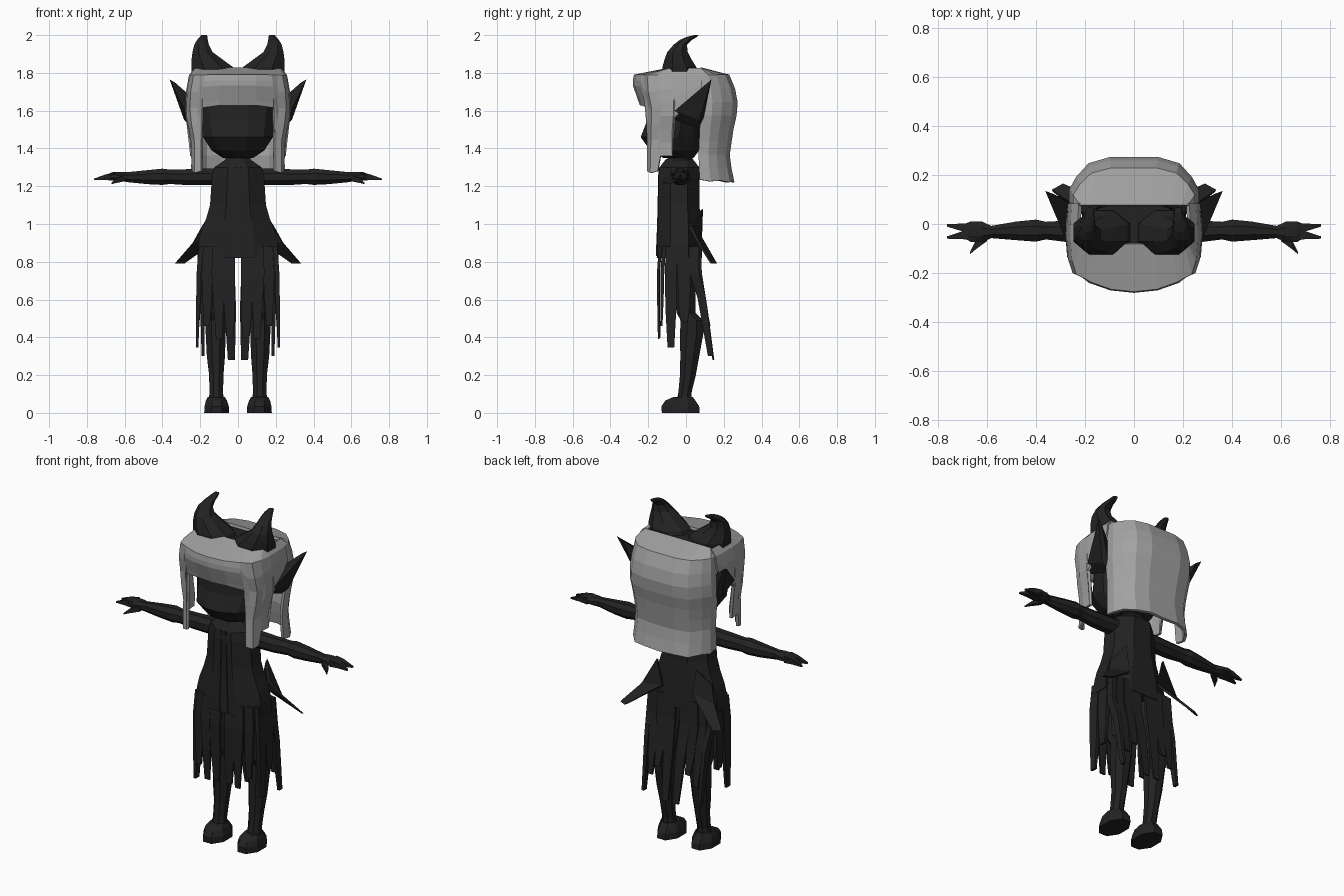
import bpy, math


def make_mat(name, v):
    m = bpy.data.materials.new(name)
    m.diffuse_color = (v, v, v, 1)
    return m


DARK = make_mat("charcoal", 0.016)
GREY = make_mat("silver grey", 0.36)


def build(name, verts, faces, mat, mirror=True, merge=False):
    me = bpy.data.meshes.new(name)
    me.from_pydata(verts, [], faces)
    me.materials.append(mat)
    ob = bpy.data.objects.new(name, me)
    bpy.context.collection.objects.link(ob)
    if mirror:
        mod = ob.modifiers.new("mirror", "MIRROR")
        mod.use_mirror_merge = merge
        mod.merge_threshold = 0.0005
    return ob


def loft(name, rings, n=8, axis="z", mat=DARK, mirror=True):
    """Rings are (position on axis, centre a, centre b, half size a, half size b)."""
    verts, faces = [], []
    k = 1 / math.cos(math.pi / n)
    for p, a, b, ra, rb in rings:
        for i in range(n):
            t = 2 * math.pi * (i + 0.5) / n
            u, w = a + ra * k * math.cos(t), b + rb * k * math.sin(t)
            verts.append((u, w, p) if axis == "z" else (p, u, w))
    for r in range(len(rings) - 1):
        for i in range(n):
            j = (i + 1) % n
            faces.append((r * n + i, r * n + j, r * n + n + j, r * n + n + i))
    last = (len(rings) - 1) * n
    faces.append(tuple(reversed(range(n))))
    faces.append(tuple(range(last, last + n)))
    if rings[0][0] > rings[-1][0] or axis == "x":
        if not (rings[0][0] > rings[-1][0] and axis == "x"):
            if axis == "z":
                faces = [f[::-1] for f in faces]
    return build(name, verts, faces, mat, mirror)


def curve_at(table, z):
    """Linear lookup in a table of (z, value), z falling."""
    if z >= table[0][0]:
        return table[0][1]
    for (z0, v0), (z1, v1) in zip(table, table[1:]):
        if z >= z1:
            return v0 + (v1 - v0) * (z0 - z) / (z0 - z1)
    return table[-1][1]


def hair(name, cols, sx, sy, cap_y, edge_z, rows=6):
    """Sheet of hair: columns (x, y, bottom z) from the centre outwards."""
    verts, faces = [], []
    for x, y, bottom in cols:
        verts.append((x * 0.82, min(max(y, cap_y[0]), cap_y[1]), 1.822))
        for r in range(rows + 1):
            z = edge_z + (bottom - edge_z) * r / rows
            verts.append((x * curve_at(sx, z), y * curve_at(sy, z), z))
    h = rows + 2
    for c in range(len(cols) - 1):
        for r in range(h - 1):
            faces.append((c * h + r, c * h + r + 1, c * h + h + r + 1, c * h + h + r))
    ob = build(name, verts, faces, GREY, merge=True)
    sol = ob.modifiers.new("thickness", "SOLIDIFY")
    sol.thickness, sol.offset = 0.016, 0


# Head and neck
loft("head", [(1.35, 0, -0.04, 0.08, 0.08), (1.39, 0, -0.06, 0.14, 0.13),
              (1.46, 0, -0.08, 0.185, 0.16), (1.55, 0, -0.06, 0.2, 0.145),
              (1.66, 0, -0.05, 0.21, 0.145), (1.75, 0, -0.04, 0.215, 0.14),
              (1.81, 0, -0.01, 0.2, 0.1)], 12, mirror=False)
loft("neck", [(1.28, 0, -0.035, 0.08, 0.08), (1.38, 0, -0.03, 0.06, 0.06)], 8, mirror=False)

# Hair: fringe with side locks, and the long back curtain
hair("front_hair",
     [(0, -0.275, 1.63), (0.1, -0.265, 1.63), (0.19, -0.235, 1.615), (0.213, -0.222, 1.28),
      (0.25, -0.205, 1.27), (0.262, -0.165, 1.28), (0.267, -0.15, 1.36),
      (0.272, -0.08, 1.36), (0.273, -0.07, 1.56), (0.272, 0.0, 1.62), (0.268, 0.085, 1.7)],
     [(1.79, 0.92), (1.7, 0.98), (1.58, 1), (1.45, 0.9), (1.27, 0.9)],
     [(1.79, 0.98), (1.74, 1), (1.63, 0.86), (1.27, 0.9)], (-0.08, 0.085), 1.785)
hair("back_hair",
     [(0, 0.27, 1.22), (0.1, 0.27, 1.225), (0.185, 0.245, 1.22), (0.235, 0.19, 1.23),
      (0.262, 0.14, 1.225), (0.262, 0.08, 1.235)],
     [(1.79, 0.92), (1.6, 1), (1.4, 0.9), (1.22, 0.93)],
     [(1.79, 0.82), (1.72, 0.93), (1.62, 1), (1.5, 0.9), (1.35, 0.82), (1.22, 0.92)],
     (0.0, 0.075), 1.785, 8)

# Curved horns rising from a shared base
loft("horn", [(1.78, 0.122, -0.035, 0.122, 0.09), (1.83, 0.136, -0.035, 0.11, 0.09),
              (1.87, 0.163, -0.042, 0.083, 0.072), (1.91, 0.188, -0.045, 0.053, 0.054),
              (1.95, 0.193, -0.03, 0.038, 0.035), (1.975, 0.188, 0.0, 0.028, 0.032),
              (1.99, 0.182, 0.03, 0.021, 0.028), (2.0, 0.18, 0.055, 0.015, 0.012)], 8)

# Pointed ears
build("ear", [(0.235, -0.08, 1.56), (0.235, 0.08, 1.5), (0.255, 0.085, 1.68), (0.28, -0.06, 1.6),
              (0.285, 0.07, 1.55), (0.362, 0.135, 1.765), (0.335, 0.125, 1.75)],
      [(0, 1, 4, 3), (3, 4, 5), (0, 3, 5, 6), (1, 2, 6), (1, 6, 5, 4), (0, 6, 2), (0, 2, 1)], DARK)

# Coat body with flared hem
loft("coat", [(0.82, 0, -0.035, 0.215, 0.12), (0.9, 0, -0.035, 0.21, 0.117),
              (0.96, 0, -0.035, 0.195, 0.115), (1.03, 0, -0.035, 0.168, 0.112),
              (1.1, 0, -0.037, 0.148, 0.108), (1.25, 0, -0.037, 0.138, 0.108),
              (1.3, 0, -0.035, 0.125, 0.105), (1.345, 0, -0.035, 0.06, 0.07)], 8, mirror=False)
loft("coat_placket", [(0.83, 0.028, -0.155, 0.016, 0.005), (1.0, 0.022, -0.148, 0.012, 0.005),
                      (1.3, 0.014, -0.142, 0.007, 0.004)], 4)

# Swept coat tails
build("coat_tail", [(0.13, 0.09, 1.08), (0.19, 0.03, 0.99), (0.335, 0.14, 0.79), (0.29, 0.165, 0.79),
                    (0.1, 0.085, 0.93), (0.13, 0.075, 1.07), (0.185, 0.015, 0.98), (0.33, 0.13, 0.79),
                    (0.285, 0.15, 0.79), (0.1, 0.07, 0.92), (0.24, 0.075, 0.9), (0.235, 0.06, 0.9)],
      [(0, 1, 10, 4), (4, 10, 2, 3), (9, 11, 6, 5), (8, 7, 11, 9), (0, 5, 6, 1), (1, 6, 11, 10),
       (10, 11, 7, 2), (2, 7, 8, 3), (3, 8, 9, 4), (4, 9, 5, 0)], DARK)

# Tattered skirt strips: top (x, y, half x, half y), end (x, y), end height
STRIPS = [
    ("front", (0.048, -0.145, 0.033, 0.007), (0.042, -0.14), 0.40),
    ("front", (0.108, -0.147, 0.03, 0.007), (0.1, -0.145), 0.39),
    ("front", (0.162, -0.125, 0.028, 0.01), (0.165, -0.13), 0.46),
    ("side", (0.203, -0.08, 0.012, 0.032), (0.217, -0.08), 0.345),
    ("side", (0.2, -0.01, 0.012, 0.035), (0.21, -0.01), 0.48),
    ("side", (0.195, 0.045, 0.014, 0.025), (0.185, 0.13), 0.30),
    ("back", (0.05, 0.075, 0.034, 0.009), (0.035, 0.145), 0.28),
    ("back", (0.105, 0.075, 0.03, 0.009), (0.1, 0.125), 0.46),
    ("back", (0.155, 0.065, 0.028, 0.01), (0.15, 0.12), 0.40),
]
for i, (side, (x, y, hx, hy), (ex, ey), ez) in enumerate(STRIPS):
    mid = 0.55 + 0.03 * (i % 3)
    mx, my = x * 0.4 + ex * 0.6, y * 0.55 + ey * 0.45
    loft(f"skirt_strip_{side}_{i}",
         [(ez, ex, ey, hx * 0.55, hy * 0.55), (mid, mx, my, hx * 0.9, hy * 0.9),
          (0.74, x * 1.02, y, hx, hy), (0.88, x * 0.97, y * 0.93, hx, hy)], 4)

# Legs and shoes
loft("leg", [(0.06, 0.115, -0.01, 0.04, 0.04), (0.11, 0.115, -0.005, 0.036, 0.035),
             (0.2, 0.115, 0.01, 0.038, 0.042), (0.3, 0.117, 0.02, 0.048, 0.05),
             (0.42, 0.118, 0.03, 0.053, 0.062), (0.49, 0.117, 0.032, 0.055, 0.06),
             (0.53, 0.115, 0.0, 0.055, 0.05), (0.7, 0.105, -0.01, 0.07, 0.06),
             (0.87, 0.098, -0.02, 0.08, 0.075)], 8)
loft("shoe", [(0, 0.113, -0.028, 0.066, 0.1), (0.035, 0.113, -0.03, 0.064, 0.1),
              (0.065, 0.114, -0.03, 0.056, 0.08), (0.085, 0.115, -0.015, 0.045, 0.05)], 8)

# Arms, rings along x
loft("arm", [(0.1, -0.03, 1.25, 0.05, 0.045), (0.27, -0.03, 1.248, 0.044, 0.042),
             (0.36, -0.027, 1.25, 0.036, 0.038), (0.4, -0.027, 1.25, 0.045, 0.043),
             (0.48, -0.028, 1.248, 0.038, 0.037), (0.59, -0.033, 1.248, 0.024, 0.026)], 8, "x")
loft("hand", [(0.58, -0.033, 1.248, 0.024, 0.026), (0.62, -0.032, 1.25, 0.042, 0.024),
              (0.665, -0.031, 1.252, 0.042, 0.022), (0.69, -0.03, 1.248, 0.03, 0.016)], 8, "x")
for label, y, ty in (("front", -0.046, -0.055), ("back", -0.014, -0.006)):
    loft(f"finger_{label}", [(0.65, y, 1.25, 0.018, 0.02), (0.7, y, 1.248, 0.016, 0.015),
                             (0.762, ty, 1.236, 0.005, 0.004)], 4, "x")
loft("thumb", [(0.6, -0.052, 1.242, 0.018, 0.016), (0.645, -0.085, 1.23, 0.018, 0.013),
               (0.67, -0.12, 1.215, 0.004, 0.004)], 4, "x")
